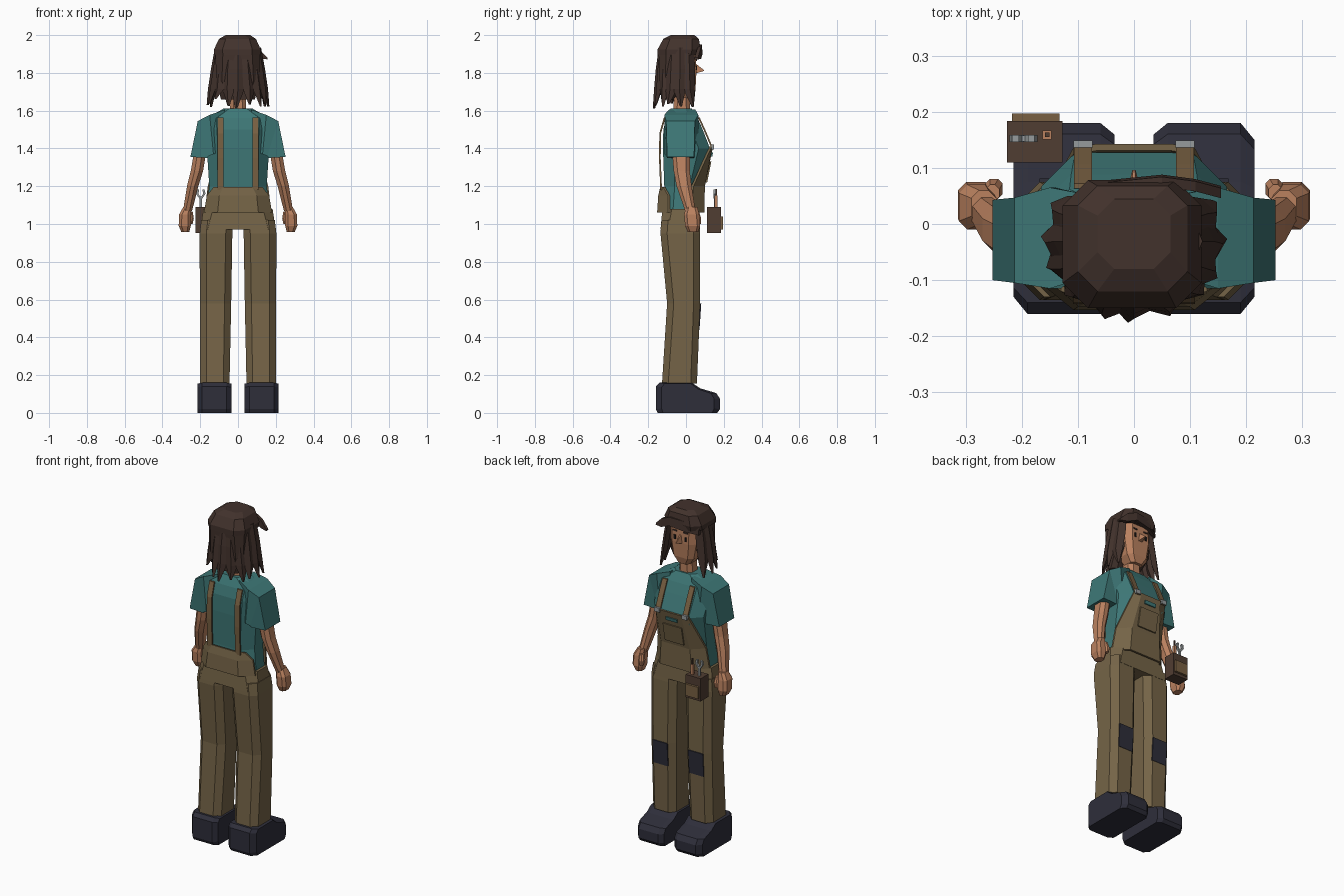
import bpy, bmesh, math, random
from mathutils import Vector

random.seed(4)


def material(name, rgb):
    m = bpy.data.materials.new(name)
    lin = [((c / 255 + 0.055) / 1.055) ** 2.4 for c in rgb]
    m.diffuse_color = (*lin, 1)
    return m


TEAL = material("teal shirt", (62, 120, 119))
KHAKI = material("khaki cloth", (117, 100, 71))
STRAP = material("tan strap", (120, 96, 66))
SKIN = material("skin", (186, 129, 95))
HAIR = material("dark brown hair", (66, 50, 44))
BOOT = material("navy leather", (46, 46, 58))
POUCH = material("brown leather", (80, 61, 50))
METAL = material("grey metal", (150, 155, 156))
BLACK = material("black", (25, 22, 22))


def loft(name, rings, mat):
    """Skin closed rings of points in order and cap both ends."""
    bm = bmesh.new()
    vs = [[bm.verts.new(p) for p in r] for r in rings]
    n = len(rings[0])
    for a, b in zip(vs, vs[1:]):
        for i in range(n):
            j = (i + 1) % n
            bm.faces.new((a[i], a[j], b[j], b[i]))
    bm.faces.new(vs[0][::-1])
    bm.faces.new(vs[-1])
    bmesh.ops.recalc_face_normals(bm, faces=bm.faces)
    me = bpy.data.meshes.new(name)
    bm.to_mesh(me)
    bm.free()
    me.materials.append(mat)
    ob = bpy.data.objects.new(name, me)
    bpy.context.collection.objects.link(ob)
    return ob


def octagon(x0, x1, y0, y1, z, c):
    """Chamfered rectangle at height z."""
    return [(x0 + c, y0, z), (x1 - c, y0, z), (x1, y0 + c, z), (x1, y1 - c, z),
            (x1 - c, y1, z), (x0 + c, y1, z), (x0, y1 - c, z), (x0, y0 + c, z)]


def column(name, rows, mat, s=1):
    """Loft of octagons; row = x0, x1, y0, y1, z, chamfer; s mirrors in x."""
    return loft(name, [[(s * x, y, z) for x, y, z in octagon(*r)] for r in rows], mat)


def box(name, x0, x1, y0, y1, z0, z1, mat):
    return loft(name, [[(x0, y0, z), (x1, y0, z), (x1, y1, z), (x0, y1, z)] for z in (z0, z1)], mat)


def ribbon(name, x, w, path, t, mat):
    """Flat band of width w following (y, z) points, t thick in y."""
    return loft(name, [[(x - w / 2, y, z), (x + w / 2, y, z), (x + w / 2, y - t, z), (x - w / 2, y - t, z)]
                       for y, z in path], mat)


def wrap(name, rows, t, mat):
    """Bent cloth panel; row = z, half width, centre y, edge y."""
    rings = []
    for z, w, ym, ye in rows:
        front = [(-w, ye), (-.6 * w, ym), (.6 * w, ym), (w, ye)]
        rings.append([(x, y, z) for x, y in front] + [(x, y - t, z) for x, y in front[::-1]])
    return loft(name, rings, mat)


for s, side in ((-1, "left"), (1, "right")):
    # Boots: profile swept across the width with bevelled sides
    prof = [(-.16, .02), (-.15, 0), (.165, 0), (.18, .02), (.18, .075), (.16, .105),
            (.075, .13), (.03, .16), (-.14, .16), (-.16, .14)]
    rings = []
    for x, k in ((.035, .88), (.06, 1), (.19, 1), (.215, .82)):
        rings.append([(s * x, .01 + (y - .01) * k, z if k == 1 else .07 + (z - .07) * .94) for y, z in prof])
    for r in rings:
        for i, (x, y, z) in enumerate(r):
            if i in (1, 2):
                r[i] = (x, y, 0)
    loft(side + "_boot", rings, BOOT)

    # Trouser leg and knee patch
    column(side + "_trouser_leg", [(.045, .2, -.127, .058, .155, .033), (.036, .202, -.1, .075, .58, .035),
                                   (.03, .203, -.135, .075, .95, .035), (.025, .195, -.13, .07, 1.02, .035)], KHAKI, s)
    ribbon(side + "_knee_patch", s * .119, .098, [(.0715, .44), (.081, .58)], .009, BOOT)

    # Sleeve
    sleeve = []
    for xt, zt, xb, zb, y0, y1 in ((.07, 1.605, .1, 1.38, -.09, .05), (.15, 1.578, .13, 1.37, -.115, .065),
                                   (.213, 1.545, .155, 1.36, -.105, .047), (.252, 1.355, .163, 1.35, -.1, .043)):
        sleeve.append([(s * xt, y0, zt), (s * xt, y1, zt), (s * xb, y1, zb), (s * xb, y0, zb)])
    loft(side + "_sleeve", sleeve, TEAL)

    # Arm, hand and thumb
    column(side + "_arm", [(.165, .23, -.075, .02, 1.4, .02), (.185, .25, -.065, .02, 1.28, .02),
                           (.21, .27, -.05, .03, 1.2, .02), (.243, .291, -.005, .05, 1.07, .014)], SKIN, s)
    column(side + "_hand", [(.245, .29, 0, .06, 1.09, .014), (.25, .312, -.01, .07, 1.05, .015),
                            (.25, .314, -.005, .075, .99, .015), (.258, .3, .01, .065, .957, .012)], SKIN, s)
    column(side + "_thumb", [(.24, .265, .04, .07, 1.065, .008), (.234, .265, .045, .08, 1.03, .008),
                             (.24, .262, .05, .078, 1.0, .008)], SKIN, s)

    # Straps and buckle
    ribbon(side + "_back_strap", s * .093, .032, [(-.127, 1.18), (-.134, 1.35), (-.132, 1.48), (-.108, 1.565)], .009, STRAP)
    ribbon(side + "_front_strap", s * .091, .032, [(.072, 1.565), (.106, 1.49), (.146, 1.395)], .009, STRAP)
    box(side + "_buckle", s * .091 - .017, s * .091 + .017, .136, .149, 1.395, 1.42, METAL)

    # Eye and brow
    box(side + "_eye", s * .036 - .006, s * .036 + .006, .05, .059, 1.815, 1.84, BLACK)
    box(side + "_brow", s * .036 - .014, s * .036 + .014, .05, .058, 1.862, 1.87, HAIR)

# Hips
column("trouser_hips", [(-.2, .2, -.135, .075, .97, .04), (-.183, .183, -.125, .068, 1.08, .05)], KHAKI)

# Shirt body
column("shirt", [(-.172, .172, -.12, .06, 1.055, .05), (-.152, .152, -.115, .075, 1.2, .055),
                 (-.165, .165, -.122, .127, 1.4, .06), (-.172, .172, -.12, .088, 1.5, .06),
                 (-.165, .165, -.105, .062, 1.56, .05), (-.075, .075, -.08, .03, 1.612, .03)], TEAL)

# Overall bib, pocket, shirt showing at the slot, and back waist panel
wrap("bib", [(1.06, .177, .097, .025), (1.2, .16, .1, .04), (1.41, .108, .143, .136)], .012, KHAKI)
ribbon("bib_pocket", 0, .125, [(.112, 1.22), (.134, 1.33)], .009, KHAKI)
ribbon("bib_slot", 0, .075, [(.139, 1.358), (.143, 1.378)], .008, TEAL)
wrap("back_waist_panel", [(1.06, .18, -.143, -.085), (1.15, .165, -.137, -.085), (1.195, .13, -.127, -.11)], .01, KHAKI)

# Tool pouch with wrench and wooden handle
box("pouch", -.226, -.127, .11, .184, .953, 1.09, POUCH)
box("pouch_pocket", -.217, -.133, .18, .197, .97, 1.04, STRAP)
box("wrench_shaft", -.204, -.19, .147, .158, 1.05, 1.145, METAL)
for x in (-.197,):
    for d in (-1, 1):
        loft("wrench_jaw", [[(x + d * a - .006, y, z) for y in (.146, .159)] +
                            [(x + d * a + .006, y, z) for y in (.159, .146)]
                            for a, z in ((.002, 1.135), (.019, 1.16), (.014, 1.182))], METAL)
box("screwdriver_handle", -.163, -.147, .151, .167, 1.05, 1.15, SKIN)
box("screwdriver_tip", -.159, -.151, .155, .163, 1.15, 1.185, POUCH)

# Neck, head and nose
column("neck", [(-.045, .045, -.07, .022, 1.57, .02), (-.04, .04, -.06, .02, 1.72, .02)], SKIN)
column("head", [(-.04, .04, -.05, .038, 1.668, .018), (-.07, .07, -.07, .05, 1.71, .025),
                (-.086, .086, -.1, .055, 1.8, .03), (-.086, .086, -.1, .052, 1.93, .03)], SKIN)
loft("nose", [[(-.014, .05, 1.797), (.014, .05, 1.797), (.005, .05, 1.85), (-.005, .05, 1.85)],
              [(-.003, .096, 1.81), (.003, .096, 1.81), (.002, .094, 1.816), (-.002, .094, 1.816)]], SKIN)

# Hair cap and inner hair behind the head
column("hair_cap", [(-.125, .118, -.15, .07, 1.895, .045), (-.127, .12, -.15, .078, 1.925, .045),
                    (-.1, .095, -.12, .068, 1.98, .035), (-.065, .065, -.08, .045, 2.0, .03)], HAIR)
column("inner_hair", [(-.09, .09, -.13, -.065, 1.66, .025), (-.115, .112, -.14, .015, 1.76, .03),
                      (-.12, .115, -.145, .03, 1.91, .04)], HAIR)

# Hanging locks from one temple round the back to the other
count = 11
for i in range(count):
    a = math.radians(158 + 224 * i / (count - 1))
    d, t = Vector((math.cos(a), math.sin(a), 0)), Vector((-math.sin(a), math.cos(a), 0))
    tip = 1.605 + random.random() * .06
    rings = []
    for z, rx, ry, w, th, sway in ((1.935, .108, .1, .036, .014, 0), (1.82, .125, .112, .04, .018, 0),
                                   (1.715, .142, .122, .034, .017, .3), (tip, .16, .14, .006, .006, 1)):
        c = Vector((d.x * rx, d.y * ry - .03, z)) + t * sway * random.uniform(-.016, .016)
        rings.append([c - t * w, c + d * th, c + t * w, c - d * th])
    loft("hair_lock", rings, HAIR)

# Fringe swept across the forehead, ending in a flick
fringe = [(-.115, .045, 1.87, 1.925), (-.05, .078, 1.885, 1.945), (.05, .088, 1.9, 1.95),
          (.11, .08, 1.875, 1.925), (.155, .068, 1.872, 1.882)]
loft("fringe", [[(x, y, z0), (x, y - .004, z1), (x, y - .022, z1), (x, y - .022, z0)]
                for x, y, z0, z1 in fringe], HAIR)
